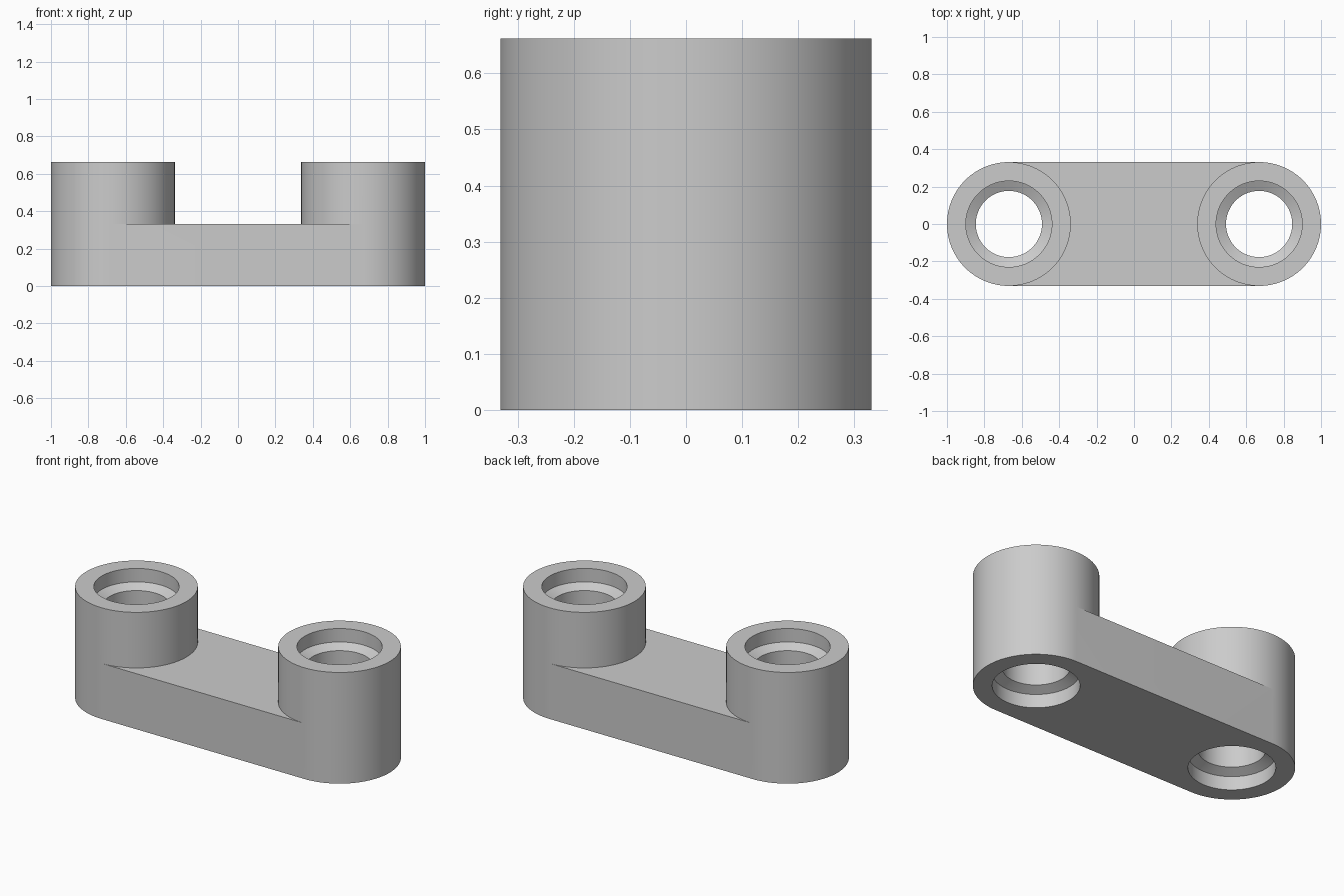
import bpy
import bmesh
import math
from mathutils import Vector

if "Cube" in bpy.data.objects:
    bpy.data.objects.remove(bpy.data.objects["Cube"], do_unlink=True)

RADIUS = 0.331          # outer radius of each boss
HEIGHT = 2 * RADIUS     # height of each boss
WEB = RADIUS            # height of the bar between the bosses
CENTRE = 1 - RADIUS     # distance of each boss from the middle
BORE = 0.177            # narrow radius of the hole
RECESS = 0.23           # wide radius at both mouths of the hole
DEPTH = 0.08            # straight depth of a mouth
CHAMFER = 0.027         # depth of the cone below a mouth
STEPS = 96

grey = bpy.data.materials.new("light_grey")
grey.use_nodes = True
grey.diffuse_color = (0.6, 0.6, 0.6, 1)
grey.node_tree.nodes["Principled BSDF"].inputs["Base Color"].default_value = grey.diffuse_color

bm = bmesh.new()

# Boss with its stepped hole: one closed profile turned about the boss axis
inner = DEPTH + CHAMFER
profile = [(RADIUS, 0), (RADIUS, WEB), (RADIUS, HEIGHT),
           (RECESS, HEIGHT), (RECESS, HEIGHT - DEPTH), (BORE, HEIGHT - inner),
           (BORE, inner), (RECESS, DEPTH), (RECESS, 0)]
verts = [bm.verts.new((CENTRE + r, 0, z)) for r, z in profile]
edges = [bm.edges.new((v, verts[i - 1])) for i, v in enumerate(verts)]
bmesh.ops.spin(bm, geom=verts + edges, cent=(CENTRE, 0, 0), axis=(0, 0, 1),
               angle=math.tau, steps=STEPS)
bmesh.ops.remove_doubles(bm, verts=bm.verts, dist=1e-4)


# Open the boss wall where the bar joins it
def joins_bar(face):
    c = face.calc_center_median()
    radius = (Vector((c.x, c.y)) - Vector((CENTRE, 0))).length
    return c.x < CENTRE and c.z < WEB and radius > RADIUS * 0.98


bmesh.ops.delete(bm, geom=[f for f in bm.faces if joins_bar(f)], context='FACES')

# Bar: draw the opening's rim out to the middle plane
rim = [e for e in bm.edges if e.is_boundary]
drawn = bmesh.ops.extrude_edge_only(bm, edges=rim)["geom"]
for v in drawn:
    if isinstance(v, bmesh.types.BMVert):
        v.co.x = 0

bmesh.ops.recalc_face_normals(bm, faces=bm.faces)
# The drawn half is open at the middle, so check that the outer wall faces out
bm.normal_update()
outermost = max(bm.faces, key=lambda f: f.calc_center_median().x)
if outermost.normal.x < 0:
    bmesh.ops.reverse_faces(bm, faces=bm.faces)

mesh = bpy.data.meshes.new("link_body")
bm.to_mesh(mesh)
bm.free()
mesh.materials.append(grey)
body = bpy.data.objects.new("link_body", mesh)
bpy.context.collection.objects.link(body)

# Second half of the link
mirror = body.modifiers.new("other_half", 'MIRROR')
mirror.use_axis[0] = True
mirror.use_clip = True
mirror.merge_threshold = 0.0005

for ob in bpy.context.selected_objects:
    ob.select_set(False)
body.select_set(True)
bpy.context.view_layer.objects.active = body
bpy.ops.object.shade_smooth_by_angle(angle=math.radians(30))
